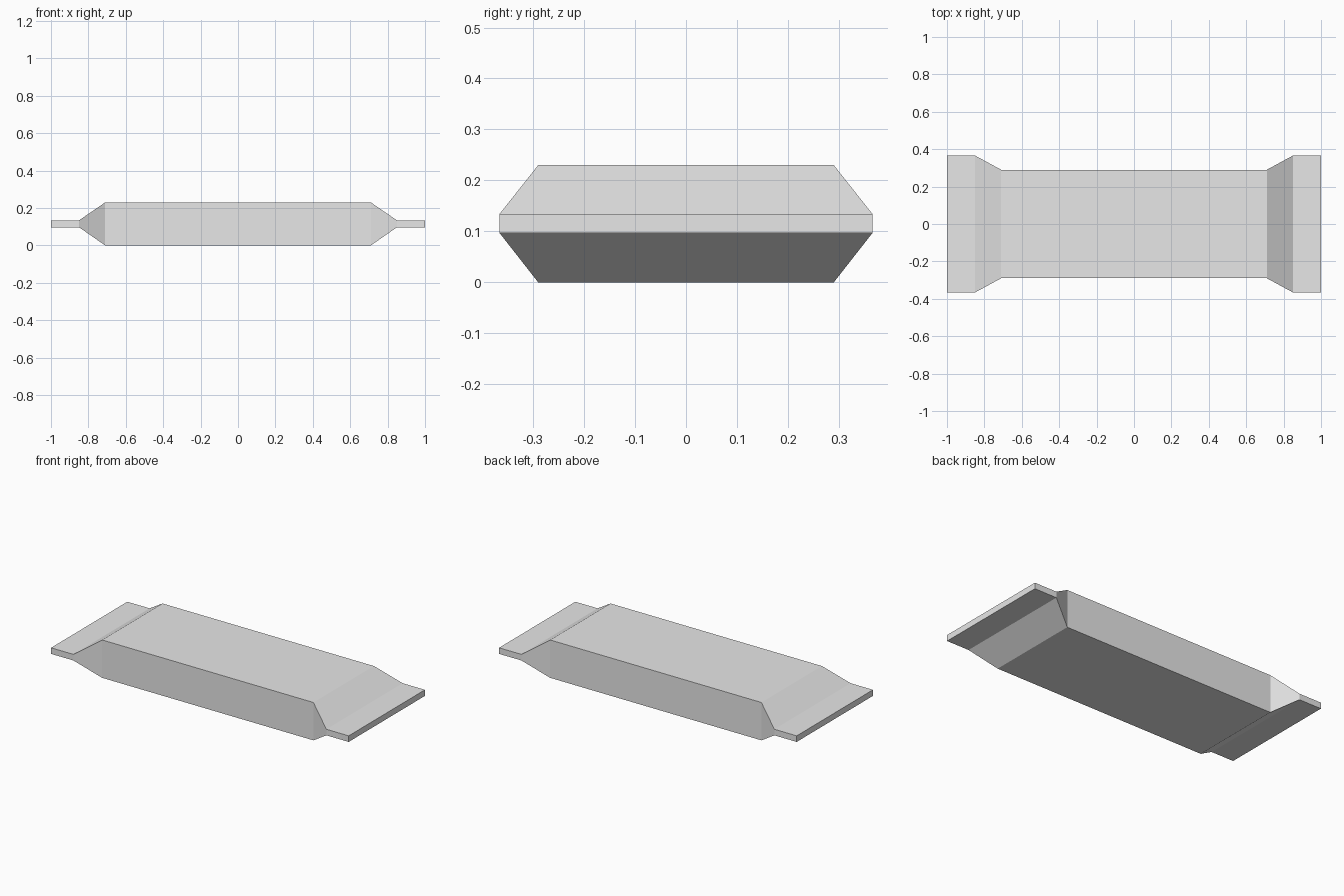
import bpy
import bmesh

if "Cube" in bpy.data.objects:
    bpy.data.objects.remove(bpy.data.objects["Cube"])

# Single flat colour
grey = bpy.data.materials.new("light_grey")
grey.diffuse_color = (0.8, 0.8, 0.8, 1.0)
grey.use_nodes = True
grey.node_tree.nodes["Principled BSDF"].inputs["Base Color"].default_value = grey.diffuse_color

# Cross-sections of one half: x, half width in y, bottom z, top z
half = [
    (0.71, 0.29, 0.0, 0.23),        # end of the full body
    (0.85, 0.366, 0.097, 0.134),    # start of the flat seal
    (1.0, 0.366, 0.097, 0.134),     # outer edge of the seal
]
sections = [(-x, w, b, t) for x, w, b, t in reversed(half)] + half

# Sealed packet: rectangular sections joined along x
bm = bmesh.new()
rings = []
for x, w, b, t in sections:
    corners = [(-w, b), (w, b), (w, t), (-w, t)]
    rings.append([bm.verts.new((x, y, z)) for y, z in corners])
for r0, r1 in zip(rings, rings[1:]):
    for i in range(4):
        j = (i + 1) % 4
        bm.faces.new((r0[i], r0[j], r1[j], r1[i]))
bm.faces.new(rings[0])
bm.faces.new(rings[-1])
bmesh.ops.recalc_face_normals(bm, faces=bm.faces)

mesh = bpy.data.meshes.new("sealed_packet")
bm.to_mesh(mesh)
bm.free()
mesh.materials.append(grey)
packet = bpy.data.objects.new("sealed_packet", mesh)
bpy.context.collection.objects.link(packet)
